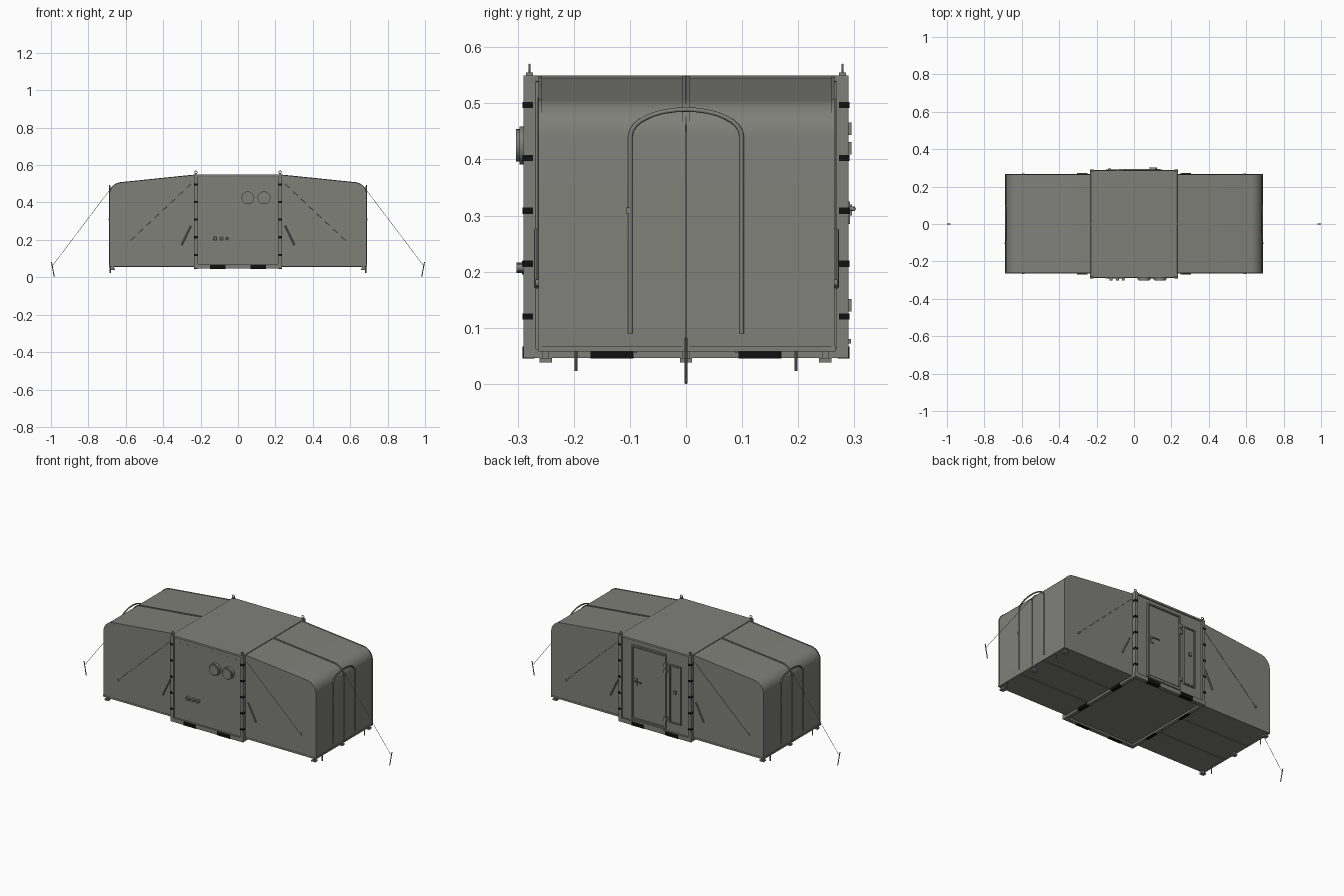
import bpy, bmesh, math
from mathutils import Vector, Matrix

old = bpy.data.objects.get("Cube")
if old:
    bpy.data.objects.remove(old, do_unlink=True)


def material(name, rgb):
    m = bpy.data.materials.new(name)
    m.use_nodes = True
    m.diffuse_color = (*rgb, 1)
    m.node_tree.nodes["Principled BSDF"].inputs["Base Color"].default_value = (*rgb, 1)
    return m


GREY = material("olive grey", (0.215, 0.215, 0.195))
BLACK = material("black", (0.005, 0.005, 0.005))


def finish(name, bm, mat=GREY, smooth=False):
    bmesh.ops.recalc_face_normals(bm, faces=bm.faces)
    me = bpy.data.meshes.new(name)
    bm.to_mesh(me)
    bm.free()
    ob = bpy.data.objects.new(name, me)
    bpy.context.collection.objects.link(ob)
    me.materials.append(mat)
    if smooth:
        bpy.ops.object.select_all(action='DESELECT')
        ob.select_set(True)
        bpy.context.view_layer.objects.active = ob
        bpy.ops.object.shade_smooth_by_angle(angle=math.radians(35))
    return ob


def box(name, x, y, z, mat=GREY, bevel=0):
    """Box from (low, high) pairs along each axis."""
    lo, hi = zip(*[sorted(p) for p in (x, y, z)])
    lo, hi = Vector(lo), Vector(hi)
    bm = bmesh.new()
    bmesh.ops.create_cube(bm, size=1)
    bmesh.ops.scale(bm, vec=hi - lo, verts=bm.verts)
    bmesh.ops.translate(bm, vec=(lo + hi) / 2, verts=bm.verts)
    if bevel:
        bmesh.ops.bevel(bm, geom=bm.edges, offset=bevel, segments=2, affect='EDGES', profile=0.5)
    return finish(name, bm, mat)


def rod(name, a, b, r, mat=GREY, sides=12):
    """Cylinder between two points."""
    a, b = Vector(a), Vector(b)
    bm = bmesh.new()
    turn = (b - a).to_track_quat('Z', 'Y').to_matrix().to_4x4()
    bmesh.ops.create_cone(bm, cap_ends=True, segments=sides, radius1=r, radius2=r,
                          depth=(b - a).length, matrix=Matrix.Translation((a + b) / 2) @ turn)
    return finish(name, bm, mat, True)


def tube(name, points, r, closed=False):
    """Round tube along a path, turned into a mesh."""
    cu = bpy.data.curves.new(name, 'CURVE')
    cu.dimensions = '3D'
    cu.bevel_depth = r
    cu.bevel_resolution = 2
    cu.use_fill_caps = True
    sp = cu.splines.new('POLY')
    sp.points.add(len(points) - 1)
    for p, co in zip(sp.points, points):
        p.co = (*co, 1)
    sp.use_cyclic_u = closed
    cu.materials.append(GREY)
    ob = bpy.data.objects.new(name, cu)
    bpy.context.collection.objects.link(ob)
    bpy.ops.object.select_all(action='DESELECT')
    ob.select_set(True)
    bpy.context.view_layer.objects.active = ob
    bpy.ops.object.convert(target='MESH')
    return ob


def tent_profile(off=0):
    """Side outline of a tent: sloping roof, rounded shoulder, upright end."""
    pts = [(0.225, 0.06), (0.225, 0.546 + off)]
    for i in range(11):
        t = math.radians(84 - 8.4 * i)
        pts.append((0.621 + (0.065 + off) * math.cos(t), 0.44 + (0.065 + off) * math.sin(t)))
    return pts + [(0.686 + off, 0.06)]


def tent_slice(name, side, y0, y1, off=0):
    bm = bmesh.new()
    face = bm.faces.new([bm.verts.new((side * x, y0, z)) for x, z in tent_profile(off)])
    new = bmesh.ops.extrude_face_region(bm, geom=[face])["geom"]
    bmesh.ops.translate(bm, vec=(0, y1 - y0, 0), verts=[v for v in new if isinstance(v, bmesh.types.BMVert)])
    return finish(name, bm, GREY, True)


# Central cabin: body, roof, floor pan
box("cabin_body", (-0.228, 0.228), (-0.28, 0.28), (0.056, 0.545))
box("cabin_roof", (-0.232, 0.232), (-0.286, 0.286), (0.538, 0.55), bevel=0.003)

# Base frame rails with black lifting pockets
for s in (-1, 1):
    box("end_base_rail", (-0.235, 0.235), (s * 0.268, s * 0.29), (0.046, 0.07))
    box("side_base_rail", (s * 0.215, s * 0.235), (-0.29, 0.29), (0.046, 0.062))
    for t in (-1, 1):
        box("end_pocket", (t * 0.068, t * 0.15), (s * 0.27, s * 0.2915), (0.045, 0.067), BLACK)
        box("side_pocket", (s * 0.216, s * 0.2365), (t * 0.094, t * 0.17), (0.045, 0.059), BLACK)

# Corner posts, black latch plates, lifting eyes
for sx in (-1, 1):
    for sy in (-1, 1):
        box("corner_post", (sx * 0.214, sx * 0.235), (sy * 0.267, sy * 0.29), (0.046, 0.55), bevel=0.002)
        for i in range(5):
            z = 0.12 + 0.0943 * i
            box("latch_plate", (sx * 0.217, sx * 0.2365), (sy * 0.273, sy * 0.2915),
                (z - 0.0055, z + 0.0055), BLACK)
        x, y = sx * 0.225, sy * 0.279
        box("lifting_eye_base", (x - 0.006, x + 0.006), (y - 0.006, y + 0.006), (0.545, 0.555))
        ring = [(x + 0.007 * math.cos(a * math.pi / 8), y, 0.562 + 0.007 * math.sin(a * math.pi / 8))
                for a in range(16)]
        tube("lifting_eye_ring", ring, 0.0018, True)

# Front wall: two large duct ports, three small connectors, rivets
for x in (0.053, 0.139):
    rod("duct_collar", (x, -0.278, 0.425), (x, -0.297, 0.425), 0.034, sides=32)
    rod("duct_cap", (x, -0.29, 0.425), (x, -0.303, 0.425), 0.029, sides=32)
for x, r in ((-0.123, 0.012), (-0.088, 0.011), (-0.058, 0.009)):
    rod("connector_collar", (x, -0.278, 0.207), (x, -0.292, 0.207), r, sides=20)
    rod("connector_cap", (x, -0.29, 0.207), (x, -0.302, 0.207), r * 0.75, sides=20)
for i in range(8):
    x = -0.18 + 0.0515 * i
    rod("rivet", (x, -0.278, 0.515), (x, -0.283, 0.515), 0.003, sides=8)

# Back wall: door with frame, hinges, handle, and narrow service hatch
def framed_panel(name, x0, x1, z0, z1, w):
    box(name, (x0 + w * 1.5, x1 - w * 1.5), (0.27, 0.287), (z0 + w * 1.5, z1 - w * 1.5))
    for a, b, c, d in ((x0, x0 + w, z0, z1), (x1 - w, x1, z0, z1),
                       (x0, x1, z0, z0 + w), (x0, x1, z1 - w, z1)):
        box(name + "_frame", (a, b), (0.27, 0.29), (c, d))


framed_panel("door", -0.07, 0.15, 0.08, 0.515, 0.008)
framed_panel("service_hatch", -0.168, -0.094, 0.125, 0.465, 0.006)
for z in (0.14, 0.42, 0.455):
    box("door_hinge", (-0.078, -0.062), (0.28, 0.295), (z - 0.011, z + 0.011))
box("handle_plate", (0.112, 0.13), (0.28, 0.292), (0.285, 0.325))
rod("handle_stem", (0.12, 0.285, 0.312), (0.12, 0.301, 0.312), 0.004)
rod("handle_lever", (0.124, 0.3, 0.312), (0.08, 0.3, 0.312), 0.003)
box("hatch_latch", (-0.138, -0.124), (0.28, 0.296), (0.3, 0.32))
box("door_step", (-0.06, 0.14), (0.28, 0.294), (0.072, 0.08))

# Fabric tents on both sides of the cabin
for s in (-1, 1):
    tent_slice("tent", s, -0.26, 0.262)
    tent_slice("tent_front_edge", s, -0.2625, -0.257, 0.002)
    tent_slice("tent_back_edge", s, 0.259, 0.2645, 0.002)
    tent_slice("centre_flap", s, -0.006, 0.006, 0.0025)
    tent_slice("centre_zip", s, -0.002, 0.002, 0.004)
    box("tent_skirt", (s * 0.23, s * 0.689), (-0.264, 0.266), (0.058, 0.068))
    for y in (-0.09, 0.09):
        box("floor_seam", (s * 0.235, s * 0.685), (y - 0.003, y + 0.003), (0.055, 0.06))

    # Arched doorway trim on the end wall
    arch = [(s * 0.687, -0.099, 0.09)]
    for i in range(17):
        a = math.pi * (1 - i / 16)
        arch.append((s * 0.687, 0.099 * math.cos(a), 0.442 + 0.047 * math.sin(a)))
    arch.append((s * 0.687, 0.099, 0.09))
    tube("doorway_arch", arch, 0.004)
    box("zip_tab", (s * 0.686, s * 0.692), (-0.107, -0.099), (0.303, 0.314))

    # Feet, ground pegs, guy rope and stake
    for y in (-0.25, 0, 0.248):
        box("foot_leg", (s * 0.664, s * 0.676), (y - 0.006, y + 0.006), (0.042, 0.06))
        box("foot_plate", (s * 0.657, s * 0.683), (y - 0.011, y + 0.011), (0.038, 0.046))
    for y in (-0.196, 0.196):
        rod("ground_peg", (s * 0.683, y, 0.023), (s * 0.683, y, 0.062), 0.003, sides=8)
    rod("guy_rope", (s * 0.672, 0, 0.485), (s * 0.992, 0, 0.062), 0.001, sides=6)
    rod("stake", (s * 0.997, 0, 0.082), (s * 0.982, 0, 0.0005), 0.0025, sides=8)

    # Side wall fittings: tension rope, hook and diagonal strap
    for y in (-0.262, 0.264):
        out = math.copysign(0.004, y)
        rod("tension_rope", (s * 0.24, y + out / 2, 0.51), (s * 0.592, y + out / 2, 0.18), 0.0009, sides=6)
        rod("rope_hook", (s * 0.592, y - out, 0.18), (s * 0.592, y + out * 1.5, 0.18), 0.006)
        rod("wall_strut", (s * 0.252, y + out, 0.275), (s * 0.302, y + out, 0.172), 0.0045, sides=8)
